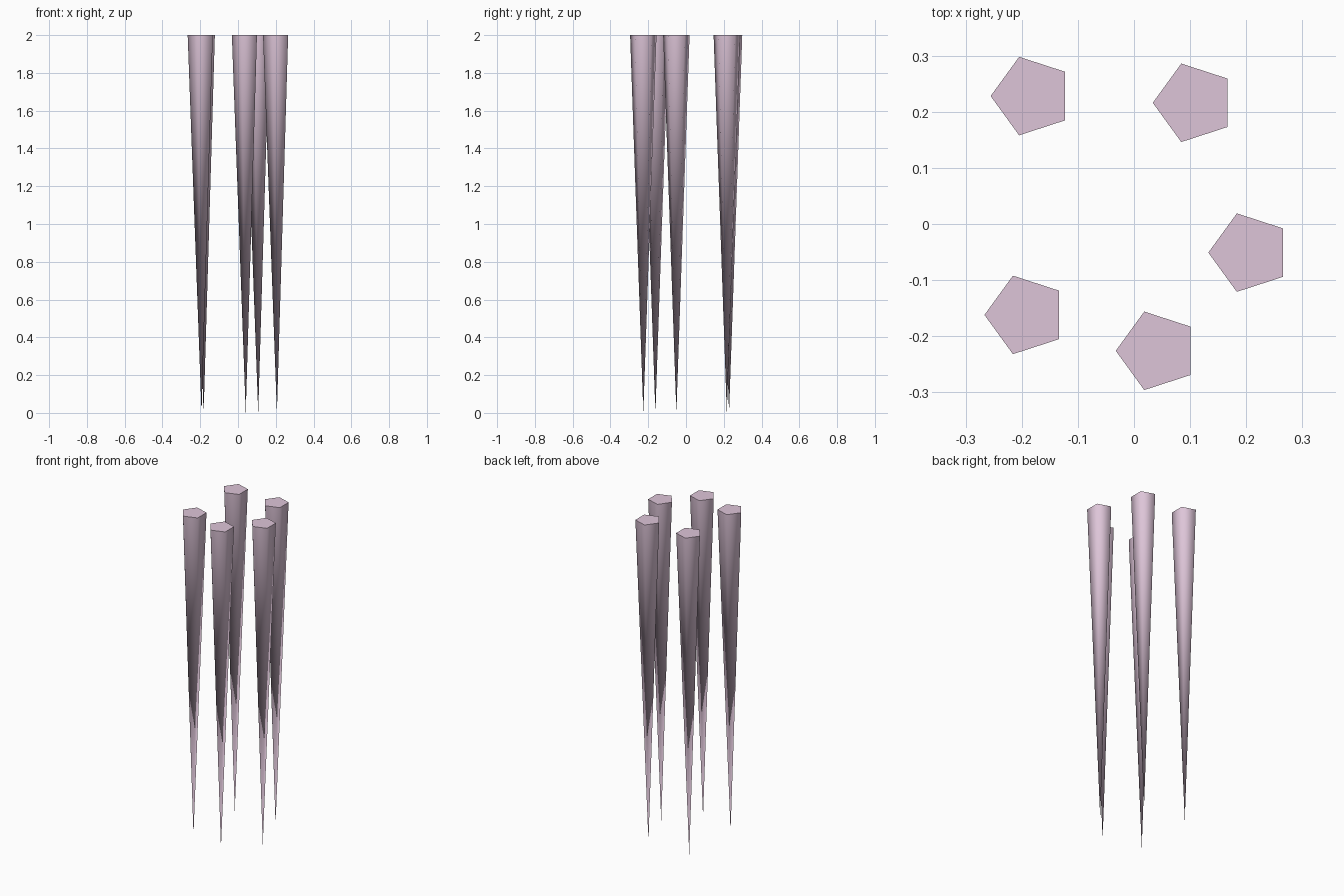
import bpy
import math

if "Cube" in bpy.data.objects:
    bpy.data.objects.remove(bpy.data.objects["Cube"])

SIDES = 5
RADIUS = 0.0735
HEIGHT = 2.0

# Pale pink-mauve surface
mauve = bpy.data.materials.new("pale_mauve")
mauve.diffuse_color = (0.73, 0.56, 0.69, 1.0)
mauve.use_nodes = True
mauve.node_tree.nodes["Principled BSDF"].inputs["Base Color"].default_value = mauve.diffuse_color

# Centre of each spike on the ground
CENTRES = [(-0.182, 0.228), (0.107, 0.216), (0.206, -0.051),
           (-0.193, -0.162), (0.041, -0.226)]


def make_spike(name, x, y):
    """Five-sided spike, point down, flat cap on top, one corner towards -x."""
    bpy.ops.mesh.primitive_cone_add(vertices=SIDES, radius1=0.0, radius2=RADIUS,
                                    depth=HEIGHT, location=(x, y, HEIGHT / 2))
    spike = bpy.context.object
    spike.name = name
    # Turn the mesh so its first corner (+y) faces -x
    for v in spike.data.vertices:
        v.co.x, v.co.y = -v.co.y, v.co.x
    spike.data.materials.append(mauve)
    # Round the sides in shading, keep the cap edge sharp
    bpy.ops.object.shade_smooth_by_angle(angle=math.radians(80))


for i, (x, y) in enumerate(CENTRES):
    make_spike(f"spike_{i + 1}", x, y)
